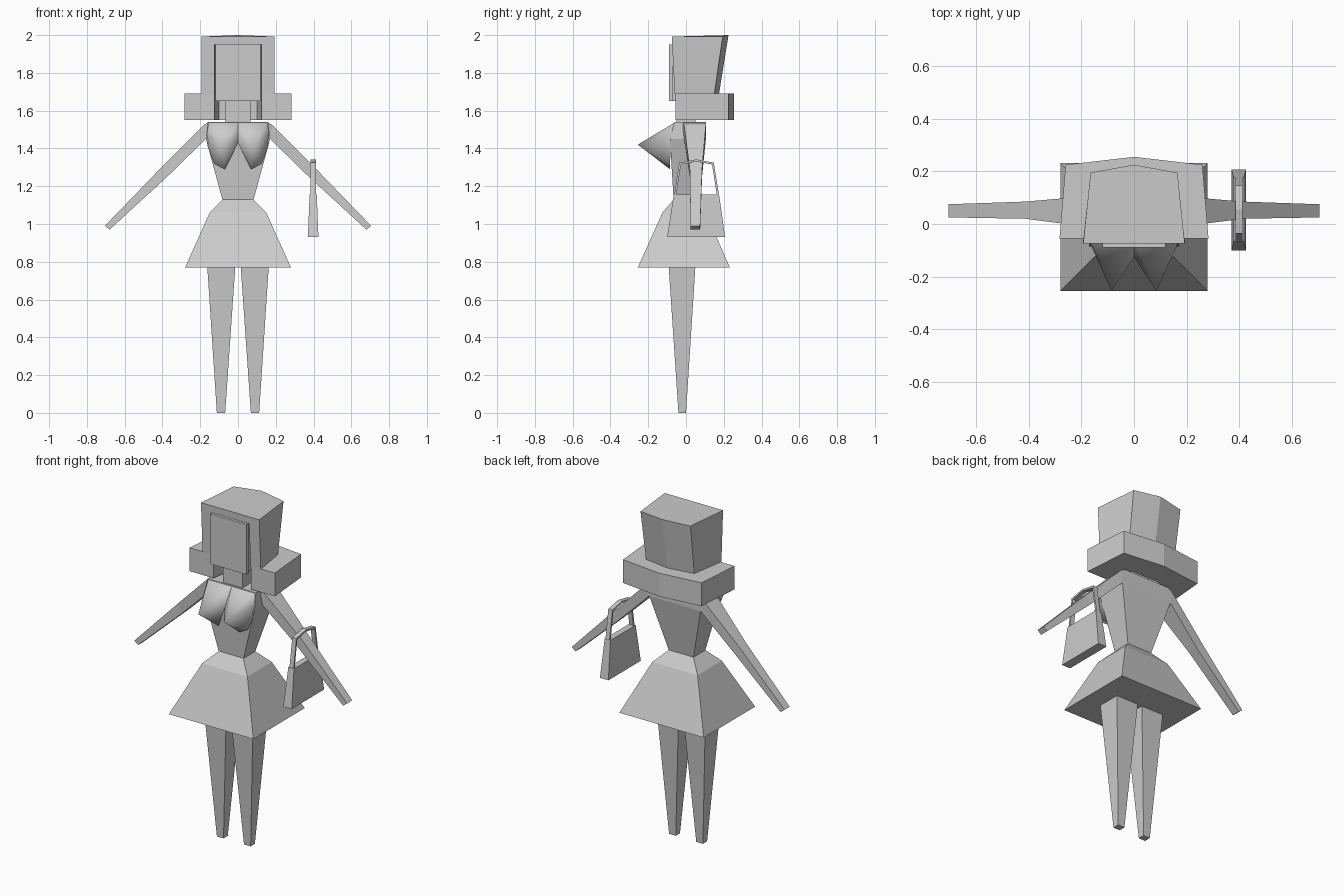
import bpy, bmesh

if "Cube" in bpy.data.objects:
    bpy.data.objects.remove(bpy.data.objects["Cube"])

grey = bpy.data.materials.new("plain grey")
grey.diffuse_color = (0.6, 0.6, 0.6, 1)
grey.use_nodes = True
grey.node_tree.nodes["Principled BSDF"].inputs["Base Color"].default_value = grey.diffuse_color


def make(name, verts, faces, smooth=False):
    mesh = bpy.data.meshes.new(name)
    mesh.from_pydata(verts, [], faces)
    bm = bmesh.new()
    bm.from_mesh(mesh)
    bmesh.ops.recalc_face_normals(bm, faces=bm.faces)
    for f in bm.faces:
        f.smooth = smooth
    bm.to_mesh(mesh)
    bm.free()
    mesh.materials.append(grey)
    obj = bpy.data.objects.new(name, mesh)
    bpy.context.collection.objects.link(obj)
    return obj


def loft(name, rings):
    """Skin a closed shape through rings of equal length, with end caps."""
    n = len(rings[0])
    verts = [p for r in rings for p in r]
    faces = [list(range(n)), [len(verts) - n + i for i in range(n)]]
    for k in range(len(rings) - 1):
        a, b = k * n, (k + 1) * n
        faces += [[a + i, a + (i + 1) % n, b + (i + 1) % n, b + i] for i in range(n)]
    return make(name, verts, faces)


def rect(x0, x1, y0, y1, z):
    return [(x0, y0, z), (x1, y0, z), (x1, y1, z), (x0, y1, z)]


# Skirt and torso
loft("skirt", [rect(-.28, .28, -.255, .232, .77),
               rect(-.15, .15, -.125, .105, 1.06),
               rect(-.08, .08, -.065, .045, 1.13)])
loft("torso", [rect(-.08, .08, -.065, .045, 1.12),
               rect(-.17, .17, -.085, .105, 1.45),
               rect(-.16, .16, -.06, .105, 1.54)])

for s, side in ((-1, "left"), (1, "right")):
    # Legs
    loft(side + "_leg", [rect(s * .068, s * .112, -.04, 0, 0),
                         rect(s * .014, s * .163, -.092, .05, .78)])

    # Arms: top and bottom edge points, then depth range
    arm = []
    for xt, zt, xb, zb, y0, y1 in ((.15, 1.54, .15, 1.46, -.02, .105),
                                   (.18, 1.525, .17, 1.45, -.01, .105),
                                   (.415, 1.29, .375, 1.25, .02, .085),
                                   (.705, .99, .68, .97, .025, .075)):
        arm.append([(s * xt, y0, zt), (s * xt, y1, zt),
                    (s * xb, y1, zb), (s * xb, y0, zb)])
    loft(side + "_arm", arm)

    # Chest cones
    rim = [(0, -.125, 1.43), (.07, -.085, 1.29), (.125, -.085, 1.32),
           (.16, -.08, 1.41), (.168, -.07, 1.48), (.155, -.06, 1.537), (0, -.06, 1.537)]
    pts = [(s * x, y, z) for x, y, z in rim] + [(s * .085, -.255, 1.42)]
    make(side + "_chest", pts, [[i, (i + 1) % 7, 7] for i in range(7)], True)

# Neck and head
loft("neck", [rect(-.065, .065, -.05, .05, 1.535), rect(-.065, .065, -.05, .05, 1.67)])
loft("head", [rect(-.12, .12, -.09, -.07, 1.65), rect(-.12, .12, -.09, -.07, 1.95)])
loft("head_back", [rect(-.105, .105, -.07, .09, 1.65), rect(-.105, .105, -.07, .09, 1.94)])


# Hair: outer outline with a pointed back, optionally wrapped round the face
def hair_ring(z, front_x, front_y, back_x, back_y, tip_y, hollow=True):
    ring = [(-front_x, front_y, z), (-back_x, back_y, z), (0, tip_y, z),
            (back_x, back_y, z), (front_x, front_y, z)]
    if hollow:
        ring += [(.125, front_y, z), (.10, .1, z), (-.10, .1, z), (-.125, front_y, z)]
    return ring


loft("hair_flare", [hair_ring(1.55, .283, -.055, .26, .225, .255),
                    hair_ring(1.69, .283, -.055, .26, .225, .255)])
loft("hair_sides", [hair_ring(1.69, .193, -.06, .16, .15, .175),
                    hair_ring(1.95, .193, -.073, .165, .188, .217)])
crown = hair_ring(2.0, .193, -.075, .165, .195, .225, False)
crown = [(x, y, z - abs(x) * .04) for x, y, z in crown]
loft("hair_crown", [hair_ring(1.95, .193, -.073, .165, .188, .217, False), crown])

# Handbag body
loft("bag", [rect(.37, .426, -.1, .207, .93), rect(.379, .417, -.065, .175, 1.155)])

# Handbag strap: outer and inner path in the y-z plane
outer = [(-.063, 1.15), (-.036, 1.325), (.055, 1.342), (.147, 1.325), (.175, 1.15)]
inner = [(-.052, 1.15), (-.027, 1.315), (.055, 1.331), (.138, 1.315), (.164, 1.15)]
loft("bag_strap", [[(.385, *o), (.412, *o), (.412, *i), (.385, *i)]
                   for o, i in zip(outer, inner)])
